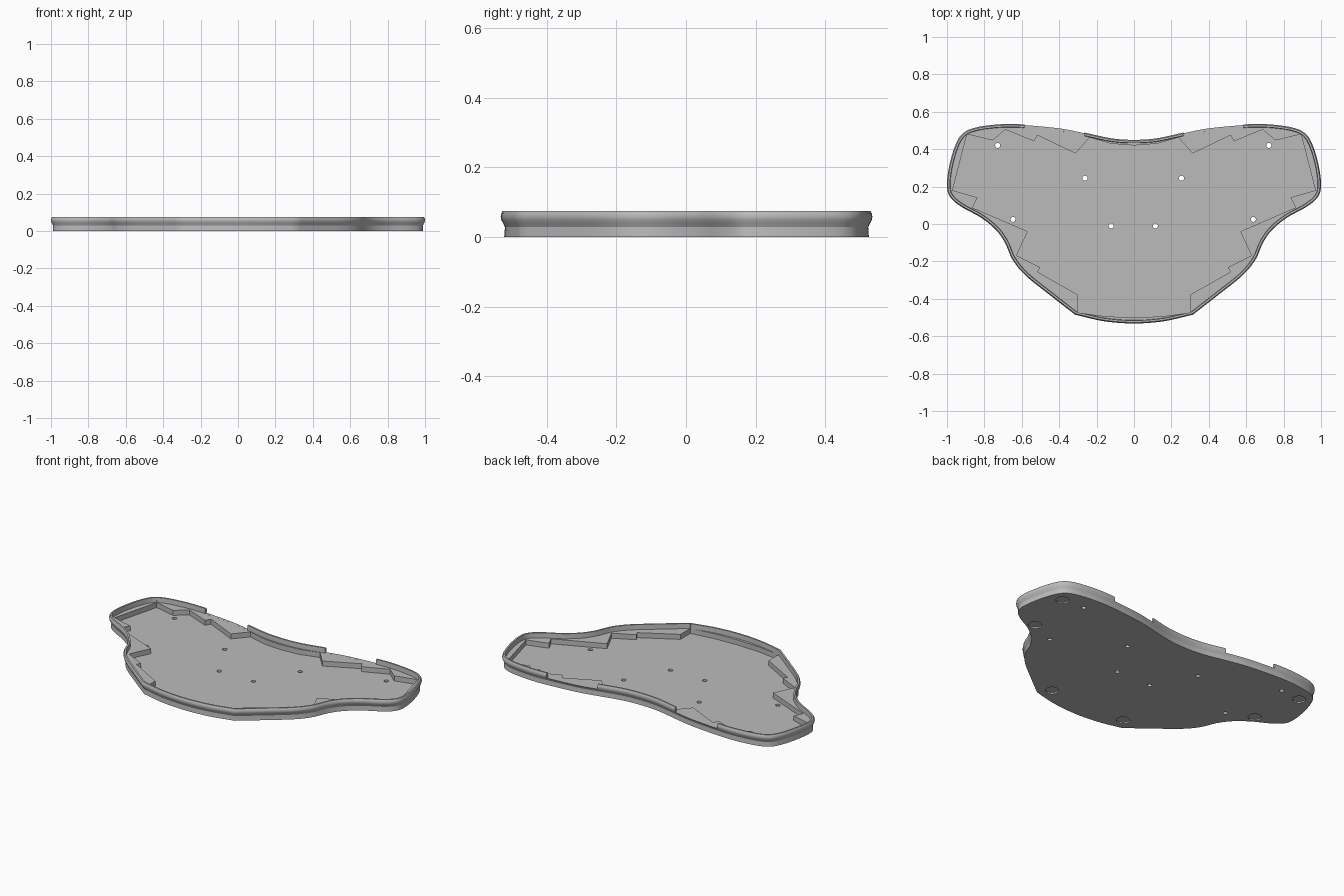
import bpy, bmesh, math
from mathutils import Vector

if "Cube" in bpy.data.objects:
    bpy.data.objects.remove(bpy.data.objects["Cube"], do_unlink=True)

grey = bpy.data.materials.new("plain grey")
grey.use_nodes = True
colour = (0.5, 0.5, 0.5, 1)
grey.diffuse_color = colour
grey.node_tree.nodes["Principled BSDF"].inputs["Base Color"].default_value = colour

LEDGE, FLOOR, TOP = 0.045, 0.014, 0.075


def mirrored(half):
    """Continue a path that ends on the centre line to its mirror image."""
    return half + [(-x, y) for x, y in reversed(half) if x > 0]


def spline(points, steps=5):
    """Smooth curve through the points, without the last one."""
    p = [Vector(q) for q in points]
    p = [2 * p[0] - p[1]] + p + [2 * p[-1] - p[-2]]
    out = []
    for a, b, c, d in zip(p, p[1:], p[2:], p[3:]):
        for i in range(steps):
            t = i / steps
            out.append(0.5 * (2 * b + (c - a) * t + (2 * a - 5 * b + 4 * c - d) * t**2
                              + (3 * b - a - 3 * c + d) * t**3))
    return out


def inset(loop, distance):
    """Move a counter-clockwise loop inwards."""
    out = []
    for i, p in enumerate(loop):
        a = (p - loop[i - 1]).normalized()
        b = (loop[(i + 1) % len(loop)] - p).normalized()
        n = Vector((-a.y - b.y, a.x + b.x)).normalized()
        out.append(p + n * distance / max(0.5, n.dot(Vector((-a.y, a.x)))))
    return out


def add_loft(bm, rings):
    """Closed solid through a stack of (loop, z) rings."""
    rows = [[bm.verts.new((p[0], p[1], z)) for p in loop] for loop, z in rings]
    n = len(rows[0])
    for low, high in zip(rows, rows[1:]):
        for i in range(n):
            j = (i + 1) % n
            bm.faces.new((low[i], low[j], high[j], high[i]))
    bm.faces.new(rows[0][::-1])
    bm.faces.new(rows[-1])


def finish(name, bm):
    bmesh.ops.recalc_face_normals(bm, faces=bm.faces)
    mesh = bpy.data.meshes.new(name)
    bm.to_mesh(mesh)
    bm.free()
    mesh.materials.append(grey)
    obj = bpy.data.objects.new(name, mesh)
    bpy.context.collection.objects.link(obj)
    return obj


def circle(x, y, r, n=24):
    return [(x + r * math.cos(math.tau * i / n), y + r * math.sin(math.tau * i / n))
            for i in range(n)]


# Outline: winged side and back, then the shallow front arc between sharp corners
side = [(.315, -.485), (.45, -.38), (.58, -.275), (.65, -.19), (.69, -.1), (.74, -.03),
        (.82, .035), (.92, .09), (.98, .14), (1, .2), (.99, .3), (.96, .41), (.92, .48),
        (.85, .515), (.72, .533), (.6, .533), (.4, .515), (.27, .49), (.12, .458), (0, .45)]
front = [(-.315, -.485), (-.16, -.52), (0, -.532), (.16, -.52), (.315, -.485)]
outline = spline(mirrored(side)) + spline(front)

# Tray body: waisted outer wall, thin rim and raised ledge
section = [(.01, 0), (.011, .012), (.012, .028), (.007, .039), (.002, .048), (0, .058),
           (.002, .068), (.006, TOP), (.016, TOP), (.018, LEDGE)]
bm = bmesh.new()
add_loft(bm, [(inset(outline, d), z) for d, z in section])
tray = finish("case_tray", bm)

# Stepped pocket
pocket = [(0, -.5), (.15, -.494), (.302, -.473), (.302, -.377), (.516, -.256), (.5, -.232),
          (.628, -.168), (.568, -.04), (.864, .088), (.837, .142), (.97, .18), (.893, .48),
          (.757, .447), (.687, .505), (.535, .442), (.516, .474), (.313, .377), (.238, .462),
          (.12, .429), (0, .42)]
bm = bmesh.new()
add_loft(bm, [(mirrored(pocket), FLOOR), (mirrored(pocket), TOP + .1)])
cutters = [finish("pocket_cutter", bm)]

# Rear wall openings and round foot recesses underneath
bm = bmesh.new()
for s in (-1, 1):
    gap = [(s * .265, .4), (s * .585, .4), (s * .585, .6), (s * .265, .6)]
    add_loft(bm, [(gap, LEDGE + .0002), (gap, TOP + .1)])
    for x, y in ((.866, .408), (.805, .095), (.26, -.405)):
        foot = circle(s * x, y, .038, 32)
        add_loft(bm, [(foot, -.05), (foot, .008)])
cutters.append(finish("opening_cutter", bm))

# Screw holes
bm = bmesh.new()
for x, y in ((.725, .42), (.258, .245), (.642, .025), (.118, -.01)):
    for s in (-1, 1):
        hole = circle(s * x - .004, y, .0135)
        add_loft(bm, [(hole, -.05), (hole, TOP + .1)])
cutters.append(finish("screw_cutter", bm))

# Cut everything out and shade the wall smoothly
bpy.ops.object.select_all(action="DESELECT")
bpy.context.view_layer.objects.active = tray
tray.select_set(True)
for cutter in cutters:
    mod = tray.modifiers.new(cutter.name, "BOOLEAN")
    mod.operation, mod.solver, mod.object = "DIFFERENCE", "EXACT", cutter
    bpy.ops.object.modifier_apply(modifier=mod.name)
    bpy.data.objects.remove(cutter, do_unlink=True)
bpy.ops.object.shade_smooth_by_angle(angle=math.radians(25))
